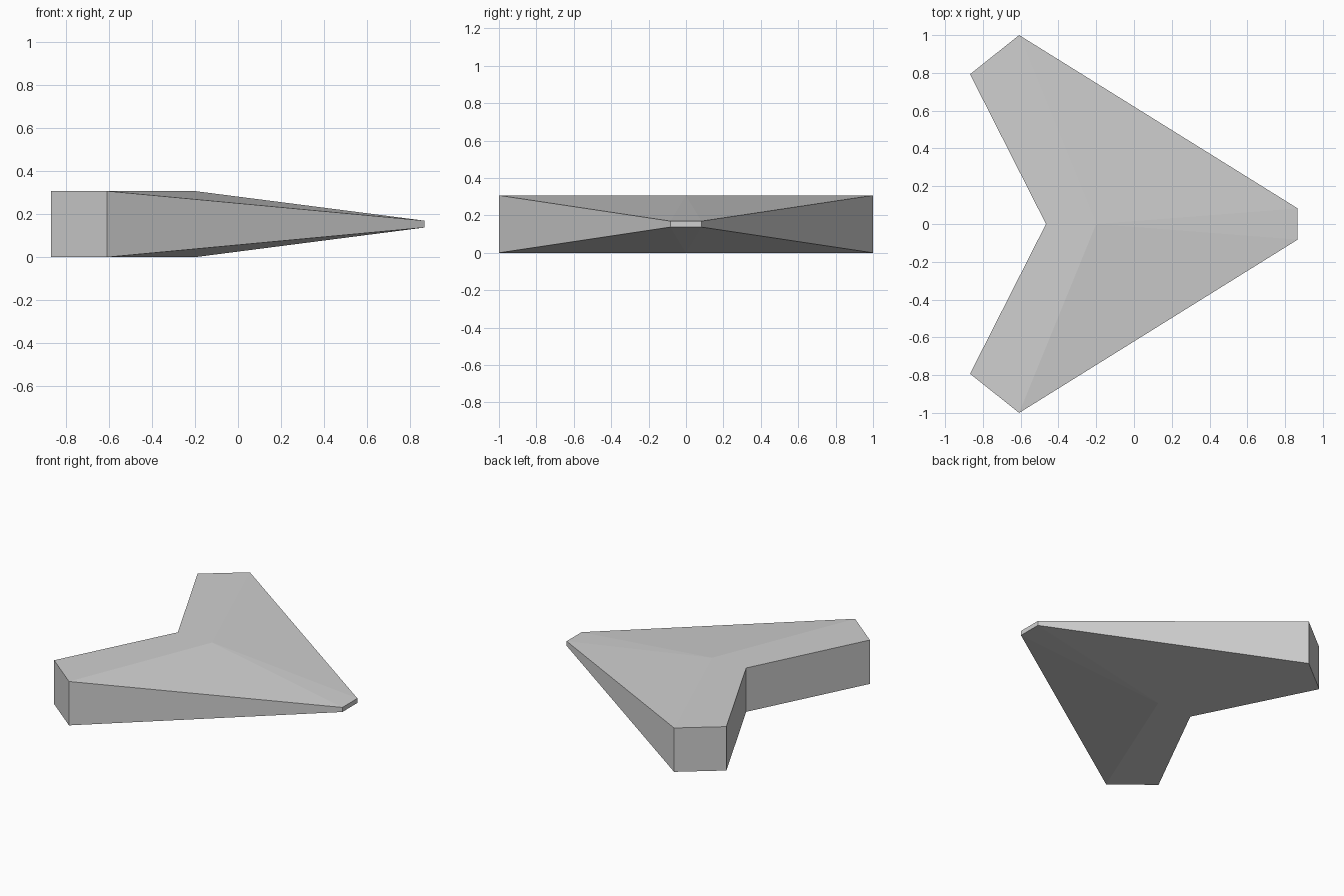
import bpy
import bmesh

cube = bpy.data.objects.get("Cube")
if cube:
    bpy.data.objects.remove(cube, do_unlink=True)

HEIGHT = 0.307
MID = HEIGHT / 2

# Swept outline, one half from the rear notch to the blunt nose: x, y, half thickness
half = [(-0.466, 0, MID), (-0.868, 0.793, MID), (-0.608, 1, MID), (0.866, 0.083, 0.016)]
outline = half + [(x, -y, t) for x, y, t in reversed(half[1:])]
peak = (-0.2, 0, MID)

bm = bmesh.new()


def cap(side):
    """Upper (side=1) or lower (side=-1) skin, fanned around the central peak."""
    ring = [bm.verts.new((x, y, MID + side * t)) for x, y, t in outline]
    centre = bm.verts.new((peak[0], peak[1], MID + side * peak[2]))
    notch, rear_l, tip_l, nose_l, nose_r, tip_r, rear_r = ring
    # Level wing panels
    bm.faces.new((notch, rear_l, tip_l, centre))
    bm.faces.new((notch, centre, tip_r, rear_r))
    # Panels sloping to the nose
    bm.faces.new((centre, tip_l, nose_l))
    bm.faces.new((centre, nose_l, nose_r))
    bm.faces.new((centre, nose_r, tip_r))
    return ring


upper = cap(1)
lower = cap(-1)

# Side walls
count = len(outline)
for i in range(count):
    j = (i + 1) % count
    bm.faces.new((upper[i], upper[j], lower[j], lower[i]))

bmesh.ops.recalc_face_normals(bm, faces=bm.faces)
mesh = bpy.data.meshes.new("arrowhead_body")
bm.to_mesh(mesh)
bm.free()

# Single light grey finish
grey = bpy.data.materials.new("light_grey")
grey.use_nodes = True
colour = (0.63, 0.63, 0.63, 1)
grey.diffuse_color = colour
grey.node_tree.nodes["Principled BSDF"].inputs["Base Color"].default_value = colour
mesh.materials.append(grey)

body = bpy.data.objects.new("arrowhead_body", mesh)
bpy.context.collection.objects.link(body)
